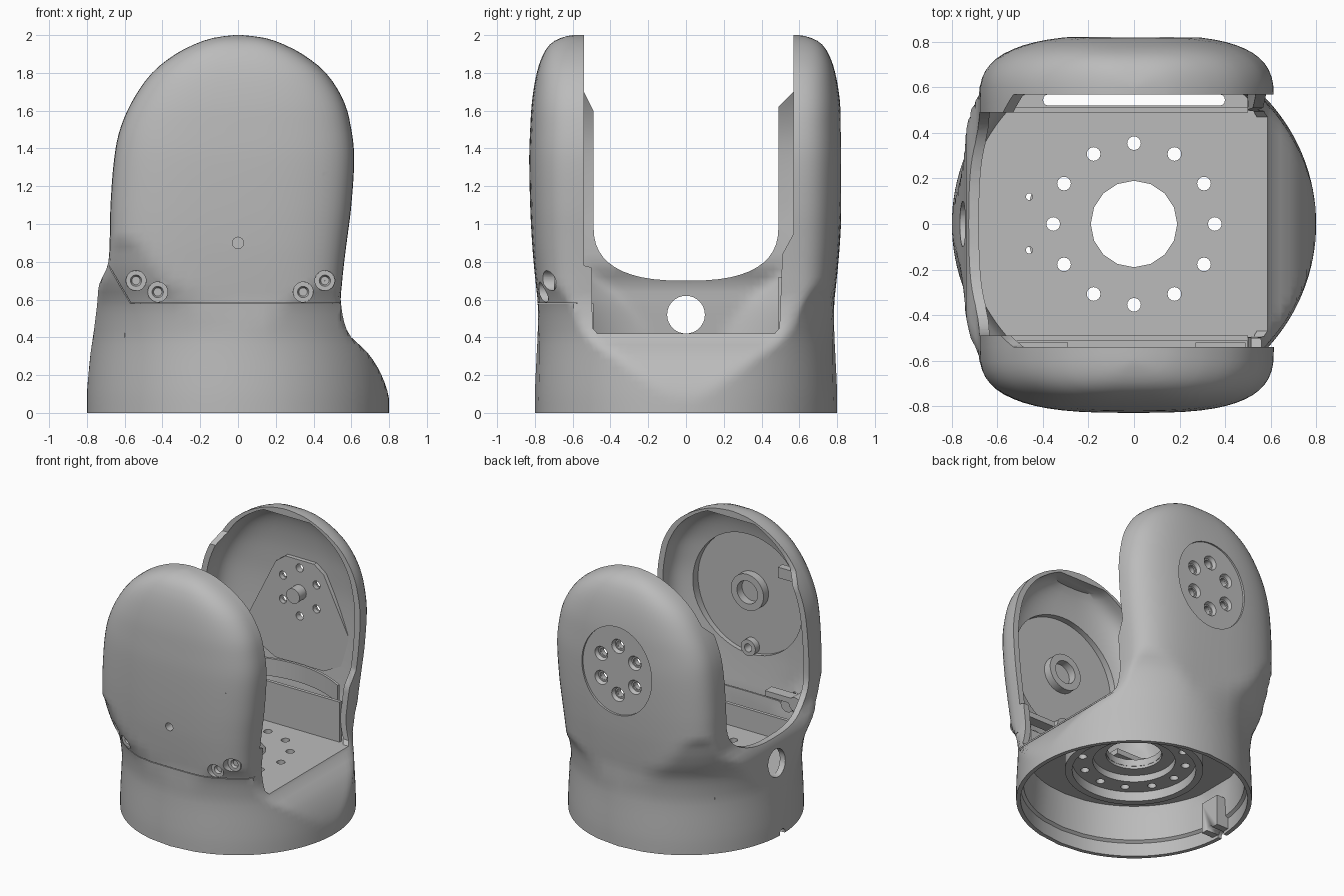
import bpy
import bmesh
from math import cos, sin, pi, radians, hypot
from mathutils import Matrix, Vector

if "Cube" in bpy.data.objects:
    bpy.data.objects.remove(bpy.data.objects["Cube"])

grey = bpy.data.materials.new("plain grey")
grey.use_nodes = True
colour = (0.5, 0.5, 0.5, 1)
grey.diffuse_color = colour
grey.node_tree.nodes["Principled BSDF"].inputs["Base Color"].default_value = colour


def finish(name, bm):
    bmesh.ops.recalc_face_normals(bm, faces=bm.faces)
    mesh = bpy.data.meshes.new(name)
    bm.to_mesh(mesh)
    bm.free()
    mesh.materials.append(grey)
    ob = bpy.data.objects.new(name, mesh)
    bpy.context.collection.objects.link(ob)
    smooth(ob)
    return ob


def smooth(ob):
    bpy.ops.object.select_all(action="DESELECT")
    ob.select_set(True)
    bpy.context.view_layer.objects.active = ob
    bpy.ops.object.shade_smooth_by_angle(angle=radians(35))


def skin(name, rings, closed=False):
    """Loft through rings of points, capped or closed into a loop."""
    bm = bmesh.new()
    rows = [[bm.verts.new(p) for p in ring] for ring in rings]
    pairs = list(zip(rows, rows[1:]))
    if closed:
        pairs.append((rows[-1], rows[0]))
    for a, b in pairs:
        for i in range(len(a)):
            j = (i + 1) % len(a)
            bm.faces.new((a[i], a[j], b[j], b[i]))
    if not closed:
        bm.faces.new(rows[0])
        bm.faces.new(rows[-1])
    return finish(name, bm)


def box(name, low, high):
    bm = bmesh.new()
    bmesh.ops.create_cube(bm, size=1)
    low, high = Vector(low), Vector(high)
    size = high - low
    bmesh.ops.transform(bm, verts=bm.verts, matrix=Matrix.Translation((low + high) / 2) @ Matrix.Diagonal((*size, 1)))
    return finish(name, bm)


def rod(name, start, end, r, r2=None, stretch=1, sides=32):
    """Cylinder or cone between two points; stretch scales it in z."""
    a, b = Vector(start), Vector(end)
    bm = bmesh.new()
    bmesh.ops.create_cone(bm, cap_ends=True, segments=sides, radius1=r, radius2=r if r2 is None else r2, depth=(b - a).length)
    turn = (b - a).to_track_quat("Z", "Y").to_matrix().to_4x4()
    place = Matrix.Translation((a + b) / 2) @ Matrix.Diagonal((1, 1, stretch, 1)) @ turn
    bmesh.ops.transform(bm, verts=bm.verts, matrix=place)
    return finish(name, bm)


def prism(name, points, axis, start, end):
    """Extrude a flat outline along x, y or z."""
    def at(t):
        return [{"x": (t, u, v), "y": (u, t, v), "z": (u, v, t)}[axis] for u, v in points]
    return skin(name, [at(start), at(end)])


def lathe(name, profile, centre=(0, 0, 0), along_y=False, sides=64):
    """Spin a closed (radius, height) loop around z, or around y."""
    rings = []
    for k in range(sides):
        t = 2 * pi * k / sides
        pts = [Vector((r * cos(t), r * sin(t), h)) for r, h in profile]
        if along_y:
            pts = [Vector((p.x, p.z, p.y)) for p in pts]
        rings.append([p + Vector(centre) for p in pts])
    return skin(name, rings, closed=True)


def cut(target, cutter):
    mod = target.modifiers.new("cut", "BOOLEAN")
    mod.operation, mod.solver, mod.object = "DIFFERENCE", "EXACT", cutter
    bpy.context.view_layer.objects.active = target
    bpy.ops.object.modifier_apply(modifier=mod.name)
    bpy.data.objects.remove(cutter)


# Silhouette: height, reach to -x, to +x, to front and back, limiting radius
outline = [(0, .8, .8, .8, .8), (.1, .8, .795, .8, .8), (.22, .79, .75, .795, .795),
           (.32, .78, .685, .79, .79), (.42, .765, .585, .785, .79), (.58, .745, .545, .785, .815),
           (.68, .735, .55, .795, .86), (.78, .69, .56, .805, .895), (.9, .68, .575, .815, .93),
           (1.1, .675, .6, .825, 1.05), (1.35, .655, .615, .83, 1.2), (1.5, .625, .6, .825, 1.2),
           (1.65, .56, .56, .815, 1.2), (1.8, .455, .465, .79, 1.2), (1.9, .33, .34, .755, 1.2),
           (1.96, .21, .22, .71, 1.2), (1.99, .11, .12, .65, 1.2), (2, .02, .02, .6, 1.2)]


def reach(z):
    z = max(z, 0)
    i = max(k for k in range(len(outline) - 1) if outline[k][0] <= z)
    a, b = outline[i], outline[i + 1]
    p, n = outline[max(i - 1, 0)], outline[min(i + 2, len(outline) - 1)]
    h = b[0] - a[0]
    t = (z - a[0]) / h
    out = []
    for c in (1, 2, 3, 4):
        ma, mb = (b[c] - p[c]) / (b[0] - p[0]) * h, (n[c] - a[c]) / (n[0] - a[0]) * h
        out.append(a[c] + t * ma + t * t * (3 * (b[c] - a[c]) - 2 * ma - mb)
                   + t ** 3 * (ma + mb - 2 * (b[c] - a[c])))
    return out


def section(z, side=0, face=0):
    """Rounded box trimmed by a circle, so the foot comes out round."""
    left, right, depth, limit = reach(z)
    depth -= face
    limit -= side
    straight, n = .54, 14
    ring = []
    for sx, sy in ((1, 1), (-1, 1), (-1, -1), (1, -1)):
        w = (right if sx > 0 else left) - side
        quarter = []
        for k in range(2 * n + 1):
            if k <= n:
                x, y = w, straight * k / n
            else:
                t = pi / 2 * (k - n) / n
                x = w * max(cos(t), 0) ** .667
                y = straight + (depth - straight) * sin(t) ** .667
            trim = min(1, limit / hypot(x, y))
            quarter.append((sx * x * trim, sy * y * trim, z))
        ring += quarter[:-1] if sx * sy > 0 else quarter[:0:-1]
    return ring


heights = [.04 * k for k in range(47)] + [1.87, 1.9, 1.925, 1.95, 1.97, 1.985, 1.995, 2]
body = skin("body_shell", [section(z) for z in heights])

# Hollow arms and the space between them
inside = [.42] + [z for z in heights if .43 < z < 1.96]
cut(body, skin("cavity", [section(z, .045, .06) for z in inside]))
curve = []
for k in range(1, 24):
    t = pi * k / 24
    side = 1 if cos(t) > 0 else -1
    curve.append((-.49 * side * abs(cos(t)) ** .77, 1 - .3 * sin(t) ** .77))
left_gap = [(-.54, 2.1), (-.54, 1.7), (-.49, 1.6), (-.49, 1)] + curve
left_gap += [(.49, 1), (.49, 1.62), (.57, 1.7), (.57, 2.1)]
cut(body, prism("left_gap", left_gap, "x", -1, -.3))
right_gap = [(-.54, 2.1), (-.54, .78), (-.5, .77), (-.495, .45), (-.47, .421),
             (.47, .421), (.495, .45), (.51, .84), (.57, .95), (.57, 2.1)]
cut(body, prism("right_gap", right_gap, "x", -.31, 1))

# Hollow foot with a stepped hub under the floor
foot = [(-.05, .03), (.1, .03), (.115, .05), (.2, .05), (.28, .05), (.33, .05), (.37, .055)]
cut(body, skin("foot_hollow", [section(z, inset, inset) for z, inset in foot]))
hub = lathe("underside_hub", [(.19, .38), (.19, .35), (.28, .35), (.28, .3), (.42, .3), (.42, .23), (.47, .23), (.47, .38)])

# Floor openings
floor_holes = [(.355 * cos(k * pi / 6), .355 * sin(k * pi / 6), .03) for k in range(12)]
floor_holes += [(-.46, -.115, .015), (-.46, .12, .015), (0, 0, .19)]
for x, y, r in floor_holes:
    cut(body, rod("drill", (x, y, -.1), (x, y, .6), r, sides=16))
    if r == .03:
        cut(hub, rod("drill", (x, y, -.1), (x, y, .6), r, sides=16))
slot_end = [(.375 + .025 * cos(a), .545 + .025 * sin(a)) for a in [radians(d) for d in range(-90, 91, 30)]]
slot = slot_end + [(-x, y) for x, y in reversed(slot_end)]
cut(body, prism("slot", slot, "z", -.1, .55))

# Cable hole, foot notch
cut(body, rod("drill", (-1, 0, .52), (-.5, 0, .52), .1))
cut(body, rod("notch", (-1, 0, .01), (-.6, 0, .01), .03))

# Front arm: inner recess, cover seam, vent hole and screw wells
cut(body, rod("recess", (0, -.6, 1.3), (0, -.785, 1.3), .45, sides=64))
seam = [(1, .578), (-.57, .578), (-.7, .8), (-.695, .803), (-.567, .583), (1, .583)]
cut(body, prism("seam", seam, "y", -1, -.575))
cut(body, rod("drill", (0, -1, .9), (0, -.6, .9), .03))
screws = [(-.54, .7, -.59), (-.425, .64, -.66), (.345, .64, -.7), (.46, .7, -.67)]
for x, z, y in screws:
    cut(body, rod("well", (x, -1, z), (x, -.6, z), .053))
    lathe("cover_screw", [(.022, -.01), (.03, -.03), (.053, -.03), (.053, .07), (.001, .07), (.001, -.01)],
          (x, y, z), True, 24)

# Back arm: round outer pocket with six bolt holes
cut(body, rod("pocket", (0, .805, 1.32), (0, 1, 1.32), .29, stretch=1.13, sides=64))
plate = prism("back_mount_plate", [(-.43, .9), (-.43, 1.04), (-.2, 1.5), (-.12, 1.56), (.12, 1.56),
                                   (.2, 1.5), (.45, 1), (.43, .9), (.2, .78), (-.2, .78)], "y", .73, .765)
for k in range(6):
    a = k * pi / 3 + pi / 2
    x, z = .16 * cos(a), 1.32 + .18 * sin(a)
    for part in (body, plate):
        cut(part, rod("drill", (x, .6, z), (x, 1, z), .03, sides=20))
    cut(body, rod("countersink", (x, .78, z), (x, .82, z), .04, .06, sides=24))

for part in (body, hub, plate):
    smooth(part)

# Fittings inside the arms
rod("pivot_pin", (0, .65, 1.32), (0, .75, 1.32), .055)
lathe("bearing_ring", [(.085, -.01), (.085, .06), (.135, .06), (.135, -.01)], (0, -.785, 1.32), True)
lathe("vent_boss", [(.03, -.02), (.03, .03), (.06, .03), (.06, -.02)], (0, -.765, .9), True)
box("front_bulkhead", (-.6, -.515, .4), (.5, -.49, .58))
box("back_bulkhead", (-.6, .49, .4), (.5, .515, .72))

# Curved guard behind the slot
steps = [k / 8 for k in range(-8, 9)]
guard = [(.42 * s, .7 - .12 * s * s) for s in steps]
guard += [(x, y + .02) for x, y in reversed(guard)]
prism("back_guard", guard, "z", .66, .79)
box("upper_clip", (-.53, -.6, 1.6), (-.38, -.545, 1.68))
for x in (-.4, .38):
    box("cover_tab", (x - .11, -.6, .7), (x + .11, -.52, .74))

# Key block inside the foot
key = box("foot_key", (-.775, -.08, .02), (-.67, .08, .25))
cut(key, rod("notch", (-1, 0, .01), (-.6, 0, .01), .03))
